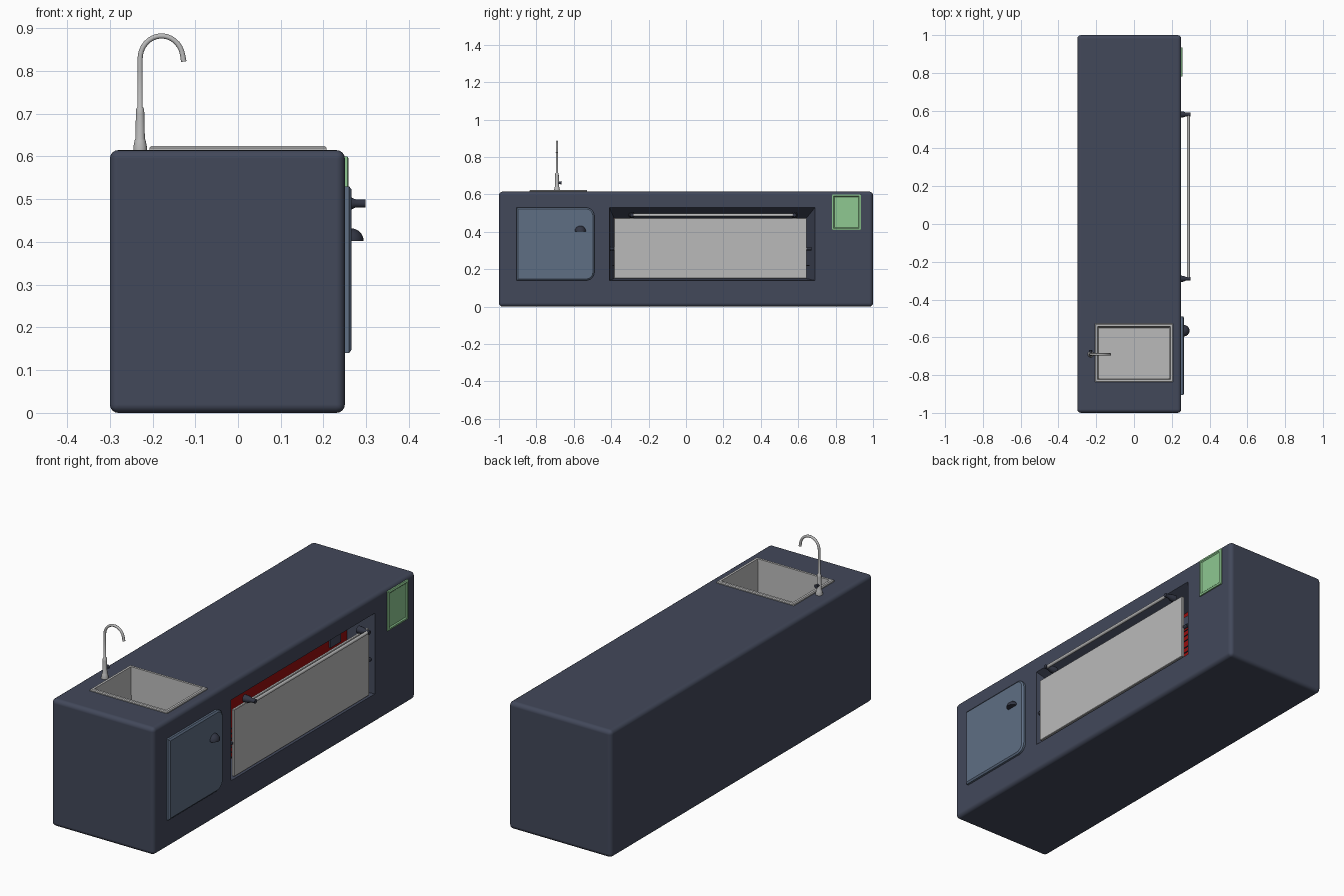
import bpy, bmesh, math
from mathutils import Vector

if "Cube" in bpy.data.objects:
    bpy.data.objects.remove(bpy.data.objects["Cube"])


def material(name, srgb):
    lin = [((c / 255 + 0.055) / 1.055) ** 2.4 for c in srgb]
    m = bpy.data.materials.new(name)
    m.diffuse_color = (*lin, 1)
    m.use_nodes = True
    m.node_tree.nodes["Principled BSDF"].inputs["Base Color"].default_value = m.diffuse_color
    return m


SLATE = material("slate", (66, 72, 90))
BLUE = material("door blue", (94, 110, 132))
STEEL = material("steel", (186, 186, 186))
GREEN = material("panel green", (142, 200, 145))
RED = material("oven red", (150, 14, 14))
DARK = material("dark trim", (50, 54, 68))


def make(name, bm, mats, angle=None):
    me = bpy.data.meshes.new(name)
    bm.to_mesh(me)
    bm.free()
    ob = bpy.data.objects.new(name, me)
    bpy.context.collection.objects.link(ob)
    for m in mats:
        me.materials.append(m)
    bpy.ops.object.select_all(action='DESELECT')
    ob.select_set(True)
    bpy.context.view_layer.objects.active = ob
    if angle:
        bpy.ops.object.shade_smooth_by_angle(angle=math.radians(angle))
    return ob


def loft(name, rings, mats, start=True, end=True, angle=None):
    """Skin a series of rings; the last cap uses the last material."""
    bm = bmesh.new()
    vs = [[bm.verts.new(p) for p in r] for r in rings]
    n = len(vs[0])
    for a, b in zip(vs, vs[1:]):
        for i in range(n):
            j = (i + 1) % n
            bm.faces.new((a[i], a[j], b[j], b[i]))
    if start:
        bm.faces.new(vs[0][::-1])
    if end:
        bm.faces.new(vs[-1]).material_index = len(mats) - 1
    return make(name, bm, mats, angle)


def box(name, lo, hi, mat, bevel=0, seg=2):
    bm = bmesh.new()
    bmesh.ops.create_cube(bm, size=1)
    for v in bm.verts:
        v.co = [lo[i] + (v.co[i] + 0.5) * (hi[i] - lo[i]) for i in range(3)]
    if bevel:
        bmesh.ops.bevel(bm, geom=bm.edges[:], offset=bevel, segments=seg,
                        profile=0.5, affect='EDGES')
    return make(name, bm, [mat])


def tube(name, path, radii, mat, sides=16):
    """Round tube along a path that stays in one plane."""
    pts = [Vector(p) for p in path]
    rings = []
    side = None
    for i, p in enumerate(pts):
        t = (pts[min(i + 1, len(pts) - 1)] - pts[max(i - 1, 0)]).normalized()
        if side is None:
            side = t.orthogonal().normalized()
        side = (side - t * side.dot(t)).normalized()
        up = t.cross(side)
        rings.append([p + radii[i] * (side * math.cos(a) + up * math.sin(a))
                      for a in (2 * math.pi * k / sides for k in range(sides))])
    return loft(name, rings, [mat], angle=40)


def rect_x(x, y0, y1, z0, z1):
    return [(x, y0, z0), (x, y1, z0), (x, y1, z1), (x, y0, z1)]


def rect_z(z, x0, x1, y0, y1):
    return [(x0, y0, z), (x1, y0, z), (x1, y1, z), (x0, y1, z)]


# Counter body with oven and sink holes
body = box("counter_body", (-0.30, -1, 0), (0.25, 1, 0.615), SLATE, 0.02, 4)
for cutter in (box("oven_cutter", (0.10, -0.41, 0.14), (0.30, 0.69, 0.53), SLATE),
               box("sink_cutter", (-0.195, -0.825, 0.40), (0.195, -0.54, 0.70), SLATE)):
    bpy.context.view_layer.objects.active = body
    mod = body.modifiers.new("cut", 'BOOLEAN')
    mod.operation = 'DIFFERENCE'
    mod.solver = 'EXACT'
    mod.object = cutter
    bpy.ops.object.modifier_apply(modifier="cut")
    bpy.data.objects.remove(cutter)
bpy.ops.object.select_all(action='DESELECT')
body.select_set(True)
bpy.context.view_layer.objects.active = body
bpy.ops.object.shade_smooth_by_angle(angle=math.radians(35))
body.modifiers.new("normals", 'WEIGHTED_NORMAL').keep_sharp = True

# Oven lining: tapered slate walls with a red back
loft("oven_lining", [rect_x(0.25, -0.41, 0.69, 0.14, 0.53),
                     rect_x(0.13, -0.385, 0.645, 0.15, 0.475)],
     [SLATE, RED], start=False)
box("oven_heater", (0.13, 0.51, 0.40), (0.138, 0.59, 0.45), SLATE)

# Oven racks
for k, z in enumerate((0.22, 0.31)):
    for x in (0.15, 0.18, 0.21):
        tube(f"oven_rack_bar_{k}_{x}", [(x, -0.392, z), (x, 0.66, z)], [0.003] * 2, DARK, 6)

# Oven door, side pivots and handle
box("oven_door", (0.236, -0.385, 0.15), (0.25, 0.645, 0.473), STEEL, 0.002, 1)
for name, y0, y1 in (("left", -0.405, -0.38), ("right", 0.64, 0.672)):
    tube(f"oven_door_pivot_{name}", [(0.235, y0, 0.31), (0.235, y1, 0.31)], [0.009] * 2, DARK, 10)
for name, y in (("left", -0.29), ("right", 0.58)):
    tube(f"oven_handle_bracket_{name}",
         [(0.238, y, 0.49), (0.262, y, 0.49), (0.275, y, 0.49), (0.298, y, 0.49)],
         [0.018, 0.016, 0.010, 0.010], DARK, 12)
tube("oven_handle_bar", [(0.288, -0.29, 0.49), (0.288, 0.58, 0.49)], [0.008] * 2, STEEL)

# Cupboard door, rounded on one side only
def door_ring(x, d):
    pts = [(x, -0.905 + d, 0.14 + d)]
    for cy, cz, a0 in ((-0.535, 0.185, -90), (-0.535, 0.485, 0)):
        for k in range(7):
            a = math.radians(a0 + 15 * k)
            pts.append((x, cy + (0.045 - d) * math.cos(a), cz + (0.045 - d) * math.sin(a)))
    pts.append((x, -0.905 + d, 0.53 - d))
    return pts


loft("cupboard_door", [door_ring(0.245, 0), door_ring(0.260, 0), door_ring(0.266, 0.008)],
     [BLUE], angle=30)

# Cupboard cup pull: quarter of a squashed ball with a flat underside
bm = bmesh.new()
bmesh.ops.create_uvsphere(bm, u_segments=24, v_segments=16, radius=0.03)
for plane in ((0, 0, -1), (-1, 0, 0)):
    cut = bmesh.ops.bisect_plane(bm, geom=bm.verts[:] + bm.edges[:] + bm.faces[:],
                                 plane_co=(0, 0, 0), plane_no=plane, clear_outer=True)
    bmesh.ops.holes_fill(bm, edges=[e for e in bm.edges if e.is_boundary])
bmesh.ops.translate(bm, verts=bm.verts, vec=(0.264, -0.565, 0.402))
bmesh.ops.recalc_face_normals(bm, faces=bm.faces)
make("cupboard_pull", bm, [DARK], 40)

# Green control panel with a raised rim
loft("control_panel", [rect_x(0.24, 0.78, 0.935, 0.41, 0.60),
                       rect_x(0.256, 0.78, 0.935, 0.41, 0.60),
                       rect_x(0.258, 0.783, 0.932, 0.413, 0.597),
                       rect_x(0.258, 0.789, 0.926, 0.419, 0.591),
                       rect_x(0.253, 0.794, 0.921, 0.424, 0.586)], [GREEN])

# Sink: rim and tapered basin
loft("sink", [rect_z(0.612, -0.207, 0.207, -0.837, -0.528),
              rect_z(0.620, -0.207, 0.207, -0.837, -0.528),
              rect_z(0.624, -0.203, 0.203, -0.833, -0.532),
              rect_z(0.624, -0.192, 0.192, -0.822, -0.543),
              rect_z(0.415, -0.185, 0.185, -0.815, -0.55)], [STEEL], start=False)

# Tap: stepped stem, arched spout and a small lever
FX, FY = -0.229, -0.69
path = [(FX, FY, z) for z in (0.61, 0.622, 0.637, 0.642, 0.70, 0.712, 0.716, 0.80)]
radii = [0.016, 0.016, 0.013, 0.011, 0.010, 0.009, 0.006, 0.006]
for k in range(17):
    a = math.radians(180 - 170 * k / 16)
    path.append((-0.179 + 0.050 * math.cos(a), FY, 0.829 + 0.053 * math.sin(a)))
    radii.append(0.006)
path.append((-0.127, FY, 0.822))
radii.append(0.0065)
tube("tap", path, radii, STEEL)
tube("tap_lever", [(FX, FY, 0.662), (FX, FY + 0.018, 0.662), (FX, FY + 0.024, 0.662)],
     [0.007, 0.007, 0.010], DARK, 12)
